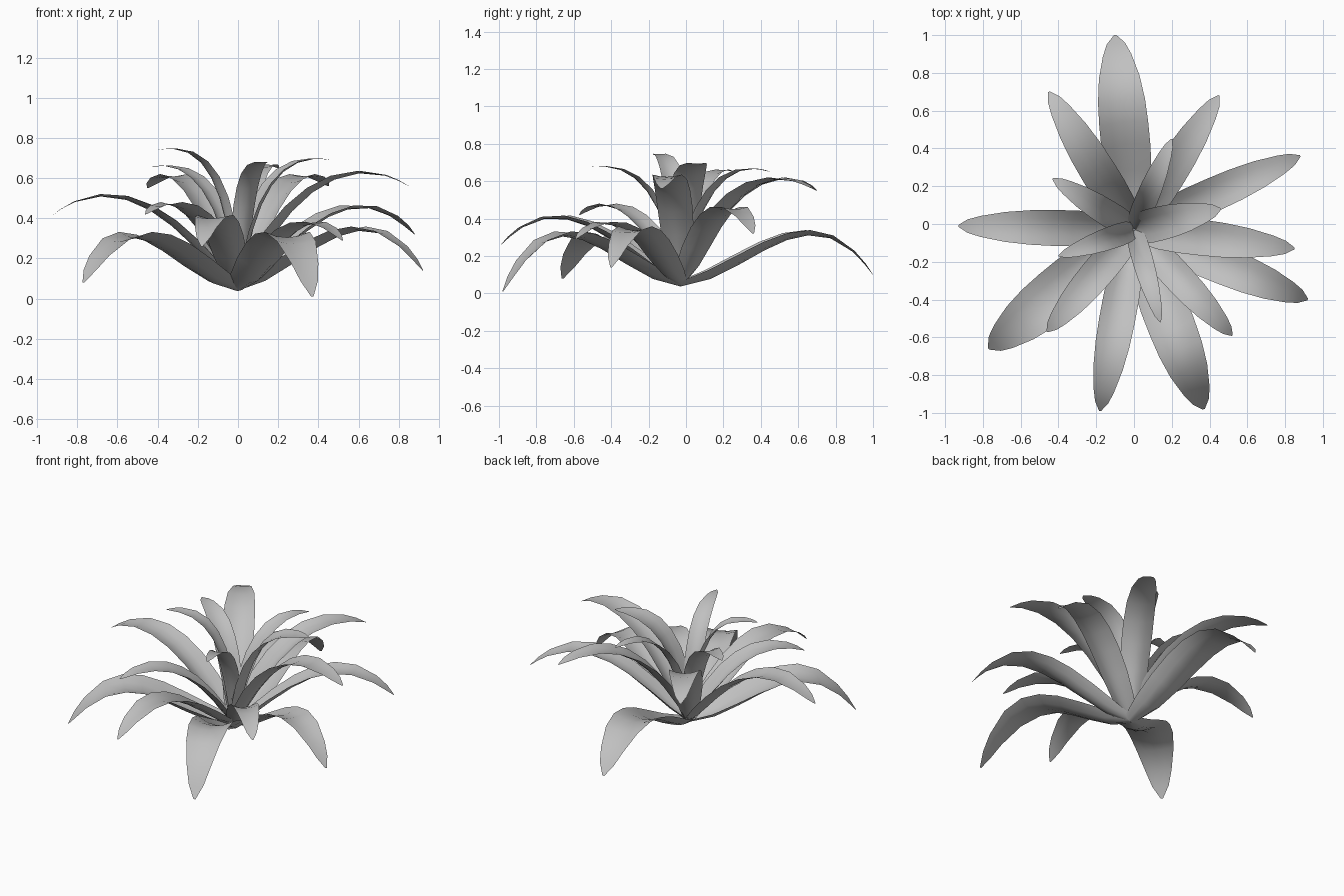
import bpy, bmesh, math
from mathutils import Vector

cube = bpy.data.objects.get("Cube")
if cube:
    bpy.data.objects.remove(cube, do_unlink=True)

# One plain grey for all foliage
grey = bpy.data.materials.new("leaf_grey")
grey.use_nodes = True
grey.diffuse_color = (0.53, 0.53, 0.53, 1)
grey.node_tree.nodes["Principled BSDF"].inputs["Base Color"].default_value = grey.diffuse_color

CENTRE = Vector((0, -0.03, 0.05))
# Stations along the leaf: position and relative width
OUTLINE = [(0, .36), (.12, .75), (.25, .93), (.38, 1), (.5, 1), (.62, .96),
           (.75, .83), (.88, .58), (.95, .37), (1, .05)]
ACROSS = (-1, -.5, 0, .5, 1)


def bezier(points, t):
    a, b, c, d = points
    s = 1 - t
    return a * s**3 + b * 3 * s * s * t + c * 3 * s * t * t + d * t**3


def arch(reach, tip_z, peak):
    """Curve in (radius, height) that climbs to the peak and bends to the tip."""
    steep = peak / reach
    start = Vector((0, CENTRE.z))
    rise = Vector((reach * min(.42, .14 / steep), peak * .8))
    bend = Vector((reach * max(.35, .78 - .22 * steep), peak * .8))
    tip = Vector((reach, tip_z))
    points = (start, rise, bend, tip)
    while max(bezier(points, i / 20).y for i in range(21)) < peak and bend.y < 2:
        bend.y += .01
    return points


def leaf_curve(path, t):
    """Arch with a shallow belly near the root."""
    return bezier(path, t) - Vector((0, .4 * t * (1 - t)**4))


def make_leaf(name, x, y, tip_z, peak, width):
    flat = Vector((x - CENTRE.x, y - CENTRE.y, 0))
    reach = flat.length
    out = flat.normalized()
    side = Vector((-out.y, out.x, 0))
    path = arch(reach, tip_z, peak)
    bm = bmesh.new()
    rows = []
    for t, w in OUTLINE:
        p = leaf_curve(path, t)
        slope = (leaf_curve(path, t + .01) - leaf_curve(path, t - .01)).normalized()
        normal = Vector((0, 0, slope.x)) - out * slope.y
        mid = Vector((CENTRE.x, CENTRE.y, 0)) + out * p.x + Vector((0, 0, p.y))
        half = width * w / 2
        cup = half * .6 * (1 - t)
        rows.append([bm.verts.new(mid + side * half * u + normal * cup * (u * u - .45))
                     for u in ACROSS])
    for a, b in zip(rows, rows[1:]):
        for i in range(len(ACROSS) - 1):
            bm.faces.new((a[i + 1], a[i], b[i], b[i + 1])).smooth = True
    bmesh.ops.recalc_face_normals(bm, faces=bm.faces)
    mesh = bpy.data.meshes.new(name)
    bm.to_mesh(mesh)
    bm.free()
    mesh.materials.append(grey)
    bpy.context.collection.objects.link(bpy.data.objects.new(name, mesh))


# Each leaf: tip x, tip y, tip height, peak height, width
LAYERS = {
    "low_leaf": [(-.1, 1, .1, .325, .26), (.92, -.4, .14, .35, .2),
                 (.37, -.98, .01, .32, .25), (-.77, -.66, .08, .32, .27)],
    "middle_leaf": [(.88, .36, .32, .46, .18), (.52, -.59, .29, .38, .16),
                    (-.18, -.99, .26, .41, .19), (-.46, -.57, .42, .475, .17),
                    (-.93, -.01, .41, .515, .19)],
    "upper_leaf": [(.85, -.13, .56, .63, .19), (-.45, .7, .55, .615, .19),
                   (.45, .68, .56, .615, .18)],
    "inner_leaf": [(-.43, .24, .655, .66, .14), (-.4, -.17, .74, .745, .12),
                   (.46, .08, .69, .695, .18), (.14, -.52, .675, .68, .11),
                   (.2, .45, .65, .665, .12)],
}
for layer, leaves in LAYERS.items():
    for number, spec in enumerate(leaves, 1):
        make_leaf(f"{layer}_{number}", *spec)
